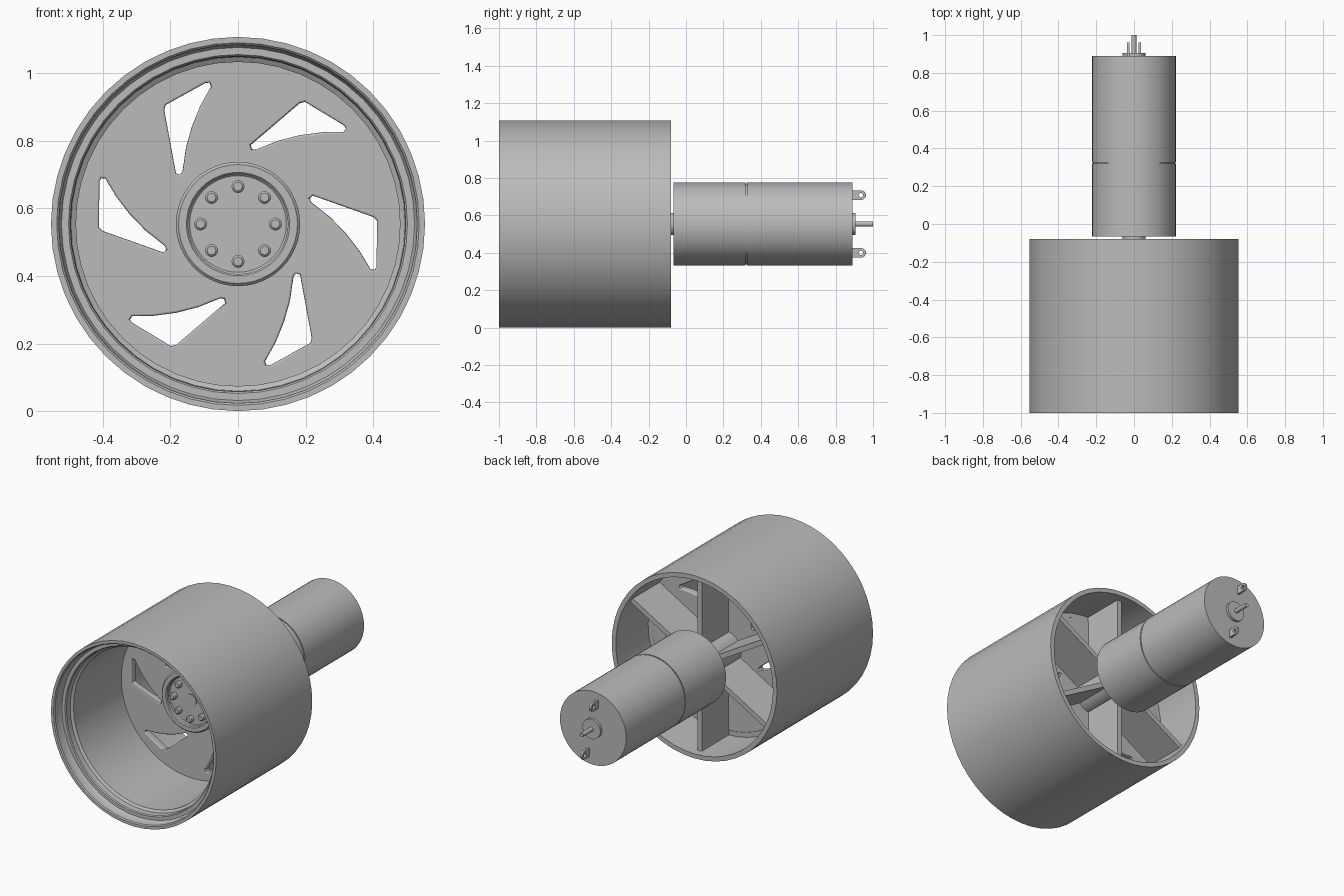
import bpy, bmesh, math
from mathutils import Matrix, Vector

AXIS_Z = 0.554
TAU = math.tau

if "Cube" in bpy.data.objects:
    bpy.data.objects.remove(bpy.data.objects["Cube"], do_unlink=True)

grey = bpy.data.materials.new("plain grey")
grey.use_nodes = True
colour = (0.5, 0.5, 0.5, 1)
grey.diffuse_color = colour
grey.node_tree.nodes["Principled BSDF"].inputs["Base Color"].default_value = colour


def finish(obj):
    """Give the part its colour and smooth shading with sharp edges."""
    obj.data.materials.clear()
    obj.data.materials.append(grey)
    bpy.ops.object.select_all(action="DESELECT")
    obj.select_set(True)
    bpy.context.view_layer.objects.active = obj
    bpy.ops.object.shade_smooth_by_angle(angle=math.radians(30))
    return obj


def from_bmesh(name, bm):
    bmesh.ops.remove_doubles(bm, verts=bm.verts, dist=1e-5)
    bmesh.ops.recalc_face_normals(bm, faces=bm.faces)
    mesh = bpy.data.meshes.new(name)
    bm.to_mesh(mesh)
    bm.free()
    obj = bpy.data.objects.new(name, mesh)
    bpy.context.collection.objects.link(obj)
    return finish(obj)


def lathe(name, profile, steps=48, x=0, z=AXIS_Z, closed=False):
    """Spin (radius, y) points around an axis parallel to y."""
    bm = bmesh.new()
    verts = [bm.verts.new((x, y, z - r)) for r, y in profile]
    pairs = list(zip(verts, verts[1:]))
    if closed:
        pairs.append((verts[-1], verts[0]))
    edges = [bm.edges.new(p) for p in pairs]
    bmesh.ops.spin(bm, geom=verts + edges, cent=(x, 0, z), axis=(0, 1, 0),
                   angle=TAU, steps=steps, use_merge=True)
    return from_bmesh(name, bm)


def rod(name, radius, y0, y1, steps=32, **place):
    return lathe(name, [(0, y0), (radius, y0), (radius, y1), (0, y1)], steps, **place)


def plate(name, outlines, depth, bevel):
    """Filled outline with holes, given thickness and soft edges."""
    curve = bpy.data.curves.new(name, "CURVE")
    curve.dimensions = "2D"
    curve.fill_mode = "BOTH"
    curve.extrude = depth / 2 - bevel
    curve.bevel_depth = bevel
    curve.bevel_resolution = 2
    curve.offset = -bevel
    for points in outlines:
        spline = curve.splines.new("POLY")
        spline.points.add(len(points) - 1)
        for p, (u, v) in zip(spline.points, points):
            p.co = (u, v, 0, 1)
        spline.use_cyclic_u = True
    obj = bpy.data.objects.new(name, curve)
    bpy.context.collection.objects.link(obj)
    bpy.ops.object.select_all(action="DESELECT")
    obj.select_set(True)
    bpy.context.view_layer.objects.active = obj
    bpy.ops.object.convert(target="MESH")
    return finish(bpy.context.object)


def circle(radius, count, u=0, v=0):
    return [(u + radius * math.cos(TAU * i / count), v + radius * math.sin(TAU * i / count))
            for i in range(count)]


# Barrel with a stepped front lip and a wider rear cavity
lathe("wheel_barrel", [
    (0.554, -1), (0.537, -1), (0.531, -0.994), (0.529, -0.95), (0.523, -0.94),
    (0.502, -0.94), (0.497, -0.934), (0.495, -0.90), (0.48, -0.89),
    (0.48, -0.39), (0.527, -0.39), (0.527, -0.08), (0.554, -0.08)], closed=True)

# Wheel disc with six swept windows
window = [(0.038, 0.234), (0.182, 0.357), (0.198, 0.362), (0.314, 0.292), (0.32, 0.283),
          (0.313, 0.273), (0.25, 0.272), (0.183, 0.263), (0.12, 0.247), (0.052, 0.22),
          (0.041, 0.222)]
outlines = [circle(0.5, 48)]
for i in range(6):
    turn = Matrix.Rotation(TAU * i / 6, 2)
    outlines.append([tuple(turn @ Vector(p)) for p in window])
disc = plate("wheel_disc", outlines, 0.045, 0.006)
disc.rotation_euler = (math.pi / 2, 0, 0)
disc.location = (0, -0.41, AXIS_Z)

# Hub: raised ring in front, boss behind
lathe("wheel_hub", [
    (0, -0.452), (0.036, -0.452), (0.036, -0.448), (0.143, -0.448), (0.148, -0.453),
    (0.148, -0.47), (0.153, -0.475), (0.176, -0.475), (0.184, -0.467), (0.184, -0.40),
    (0.1, -0.39), (0.1, -0.12), (0, -0.12)])

# Ring of eight bolts
for i in range(8):
    a = TAU * i / 8
    lathe("hub_bolt", [(0, -0.475), (0.013, -0.475), (0.019, -0.469), (0.019, -0.44), (0, -0.44)],
          16, x=0.111 * math.cos(a), z=AXIS_Z + 0.111 * math.sin(a))

# Six radial ribs behind the disc
for i in range(6):
    bm = bmesh.new()
    bmesh.ops.create_cube(bm, size=1)
    bmesh.ops.scale(bm, vec=(0.45, 0.28, 0.03), verts=bm.verts)
    bmesh.ops.translate(bm, vec=(0.31, -0.27, 0), verts=bm.verts)
    bmesh.ops.rotate(bm, cent=(0, 0, 0), verts=bm.verts,
                     matrix=Matrix.Rotation(TAU * i / 6 + math.pi / 6, 3, "Y"))
    bmesh.ops.translate(bm, vec=(0, 0, AXIS_Z), verts=bm.verts)
    from_bmesh("wheel_rib", bm)

# Gearbox and motor can, separated by a thin groove
lathe("motor_body", [
    (0, -0.066), (0.222, -0.066), (0.222, 0.319), (0.216, 0.319), (0.216, 0.326),
    (0.222, 0.326), (0.222, 0.89), (0, 0.89)])
rod("front_collar", 0.06, -0.082, -0.06)
rod("drive_shaft", 0.036, -0.14, -0.06)
rod("rear_collar", 0.06, 0.88, 0.906)
rod("rear_shaft", 0.013, 0.89, 1.0, 16)

# Two terminal lugs with holes
for side in (-1, 1):
    tip = [(0.937 + 0.025 * math.cos(a), 0.025 * math.sin(a))
           for a in [math.pi * (k / 10 - 0.5) for k in range(11)]]
    outline = [(0.88, 0.025), (0.88, -0.025)] + tip
    lug = plate("terminal_lug", [outline, circle(0.012, 16, 0.935)], 0.014, 0.001)
    lug.rotation_euler = (math.pi / 2, 0, math.pi / 2)
    lug.location = (side * 0.03, 0, AXIS_Z - side * 0.154)
